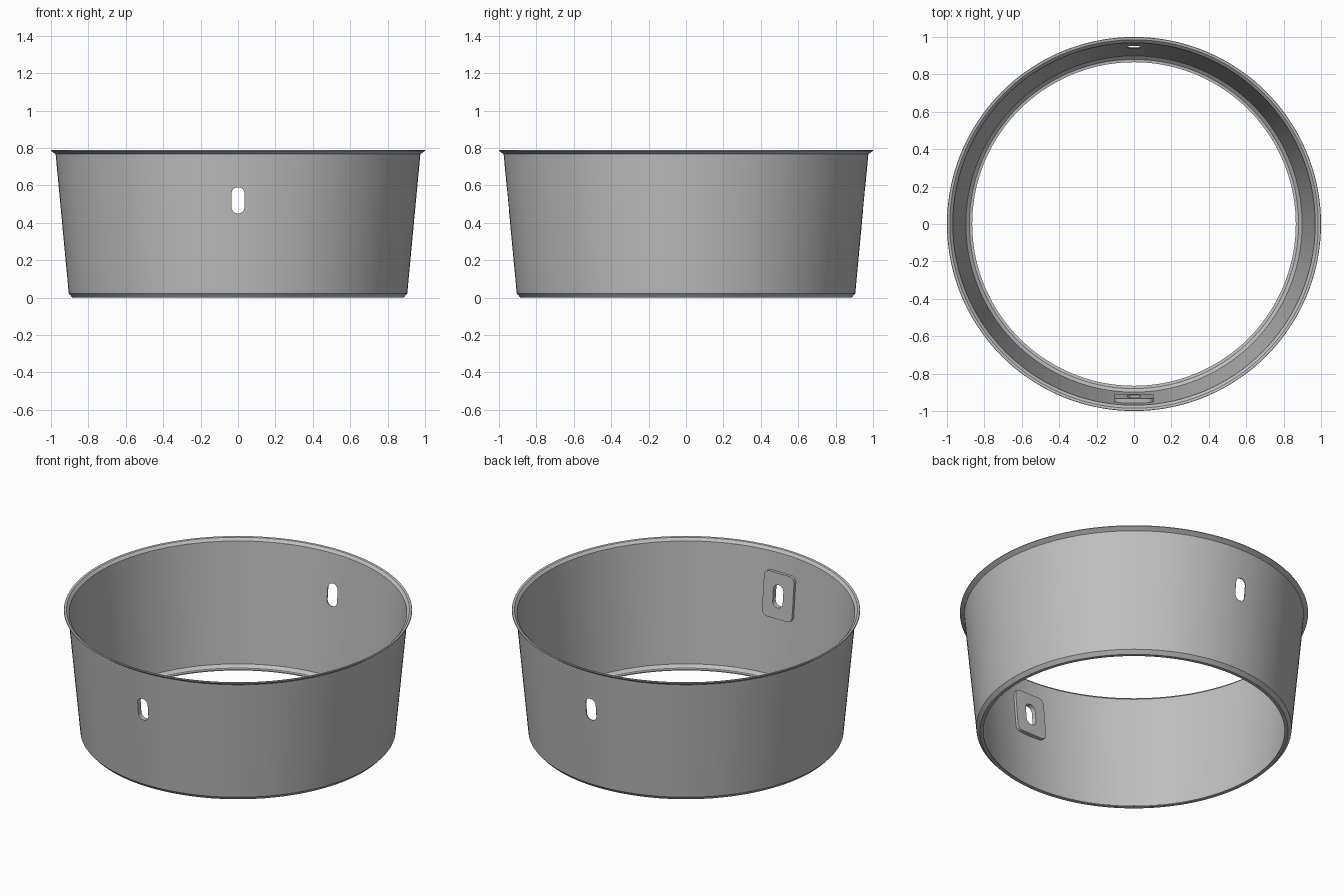
import bpy, bmesh
from math import cos, sin, pi, atan2, radians
from mathutils import Matrix

cube = bpy.data.objects.get("Cube")
if cube:
    bpy.data.objects.remove(cube, do_unlink=True)

SEGMENTS = 144
SLOT_Z = 0.52
TILT = atan2(0.07, 0.745)   # lean of the tapered wall

metal = bpy.data.materials.new("grey metal")
metal.use_nodes = True
grey = (0.52, 0.52, 0.52, 1)
metal.diffuse_color = grey
metal.node_tree.nodes["Principled BSDF"].inputs["Base Color"].default_value = grey


def make_object(name, bm):
    bmesh.ops.recalc_face_normals(bm, faces=bm.faces)
    mesh = bpy.data.meshes.new(name)
    bm.to_mesh(mesh)
    bm.free()
    mesh.materials.append(metal)
    obj = bpy.data.objects.new(name, mesh)
    bpy.context.collection.objects.link(obj)
    return obj


def lathe(name, profile):
    """Revolve a closed (radius, height) profile about z."""
    bm = bmesh.new()
    rings = []
    for i in range(SEGMENTS):
        a = 2 * pi * i / SEGMENTS
        rings.append([bm.verts.new((r * cos(a), r * sin(a), z)) for r, z in profile])
    n = len(profile)
    for i in range(SEGMENTS):
        here, there = rings[i], rings[(i + 1) % SEGMENTS]
        for j in range(n):
            k = (j + 1) % n
            bm.faces.new((here[j], there[j], there[k], here[k]))
    return make_object(name, bm)


def rounded_block(name, width, height, radius, depth, matrix):
    """Rounded rectangle in the xz plane, extruded along y."""
    bm = bmesh.new()
    loop = []
    for c, (sx, sz) in enumerate(((1, 1), (-1, 1), (-1, -1), (1, -1))):
        for s in range(9):
            a = (c + s / 8) * pi / 2
            loop.append(bm.verts.new((sx * (width / 2 - radius) + radius * cos(a), -depth / 2,
                                      sz * (height / 2 - radius) + radius * sin(a))))
    face = bm.faces.new(loop)
    out = bmesh.ops.extrude_face_region(bm, geom=[face])
    moved = [v for v in out["geom"] if isinstance(v, bmesh.types.BMVert)]
    bmesh.ops.translate(bm, verts=moved, vec=(0, depth, 0))
    bmesh.ops.remove_doubles(bm, verts=bm.verts, dist=1e-5)
    bm.transform(matrix)
    return make_object(name, bm)


def activate(obj):
    bpy.ops.object.select_all(action="DESELECT")
    obj.select_set(True)
    bpy.context.view_layer.objects.active = obj


def cut(obj, cutter):
    mod = obj.modifiers.new("slot", "BOOLEAN")
    mod.operation = "DIFFERENCE"
    mod.solver = "EXACT"
    mod.object = cutter
    activate(obj)
    bpy.ops.object.modifier_apply(modifier=mod.name)


# Tapered band with an inward foot lip and a flared top rim
band = lathe("tapered_band", [
    (0.865, 0.0), (0.885, 0.0), (0.905, 0.022), (0.975, 0.767), (1.0, 0.785),
    (0.998, 0.79), (0.985, 0.788), (0.969, 0.772), (0.899, 0.026), (0.88, 0.008), (0.865, 0.006)])

# Reinforcing plate inside the front wall
lean = Matrix.Rotation(TILT, 4, "X")
plate = rounded_block("inner_plate", 0.21, 0.28, 0.035, 0.024,
                      Matrix.Translation((0, -0.933, SLOT_Z)) @ lean)

# Slots through front and back
slot = rounded_block("slot_cutter", 0.07, 0.14, 0.034, 2.4,
                     Matrix.Translation((0, 0, SLOT_Z)))
slot.hide_render = True
for part in (band, plate):
    cut(part, slot)
    activate(part)
    bpy.ops.object.shade_smooth_by_angle(angle=radians(25))
bpy.data.objects.remove(slot, do_unlink=True)
